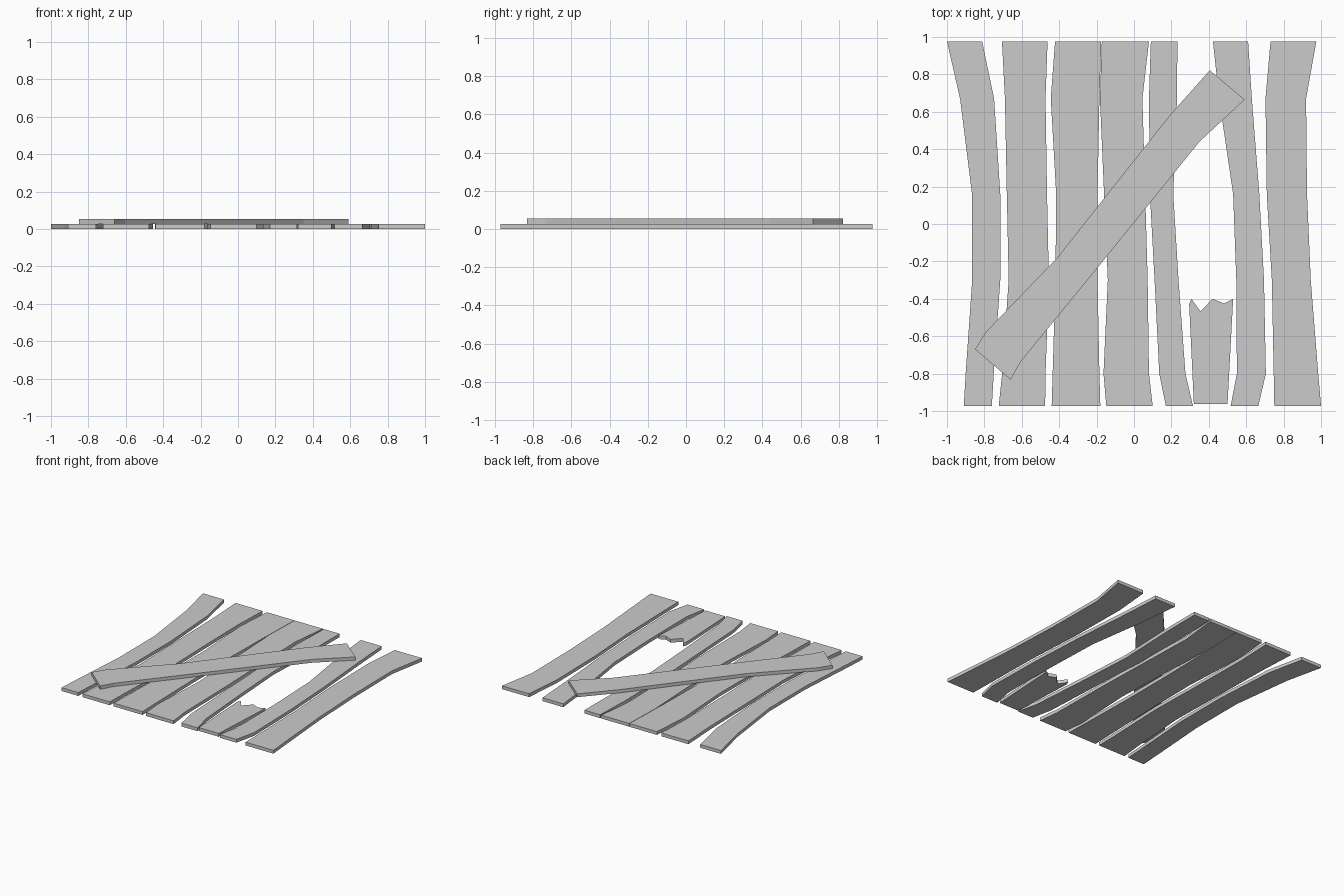
import bpy, bmesh

THICK = 0.027


def slab(name, side_a, side_b, z0=0.0):
    """Flat board: a strip of quads between two edge lines, given thickness."""
    bm = bmesh.new()
    rows = [[bm.verts.new((x, y, z0)) for x, y in pair] for pair in zip(side_a, side_b)]
    for (a, b), (c, d) in zip(rows, rows[1:]):
        bm.faces.new((a, b, d, c))
    ext = bmesh.ops.extrude_face_region(bm, geom=bm.faces[:], use_keep_orig=True)
    for v in ext["geom"]:
        if isinstance(v, bmesh.types.BMVert):
            v.co.z += THICK
    bmesh.ops.recalc_face_normals(bm, faces=bm.faces[:])
    me = bpy.data.meshes.new(name)
    bm.to_mesh(me)
    bm.free()
    ob = bpy.data.objects.new(name, me)
    bpy.context.collection.objects.link(ob)
    return ob


# Upright planks: left and right edge x at shared stations along y
STATIONS = (0.977, 0.67, 0.16, -0.3, -0.8, -0.972)
planks = [
    ((-1.0, -.93, -.866, -.865, -.90, -.91), (-.812, -.748, -.715, -.715, -.75, -.76)),
    ((-.706, -.69, -.68, -.67, -.705, -.723), (-.462, -.473, -.465, -.455, -.473, -.475)),
    ((-.422, -.445, -.416, -.42, -.435, -.44), (-.175, -.185, -.195, -.195, -.185, -.18)),
    ((-.172, -.182, -.16, -.14, -.163, -.148), (.08, .045, .06, .073, .08, .10)),
    ((.09, .08, .085, .11, .135, .17), (.232, .23, .21, .238, .275, .315)),
    ((.422, .455, .53, .547, .55, .517), (.61, .63, .67, .695, .705, .665)),
    ((.73, .703, .71, .737, .747, .75), (.975, .92, .925, .945, .985, 1.0)),
]
for i, (left, right) in enumerate(planks, 1):
    slab(f"plank_{i}", list(zip(left, STATIONS)), list(zip(right, STATIONS)))

# Broken plank stub with a jagged top end
jagged = [(.295, -.43), (.307, -.40), (.355, -.467), (.42, -.40), (.48, -.425), (.53, -.40)]
base = [(.32 + .18 * (x - .295) / .235, -.962) for x, _ in jagged]
slab("broken_plank", jagged, base)

# Diagonal brace lying on top of the planks
slab("diagonal_brace",
     [(-.85, -.67), (-.79, -.575), (-.41, -.18), (.19, .58), (.405, .822)],
     [(-.66, -.832), (-.605, -.735), (-.20, -.24), (.35, .44), (.592, .665)], THICK)
